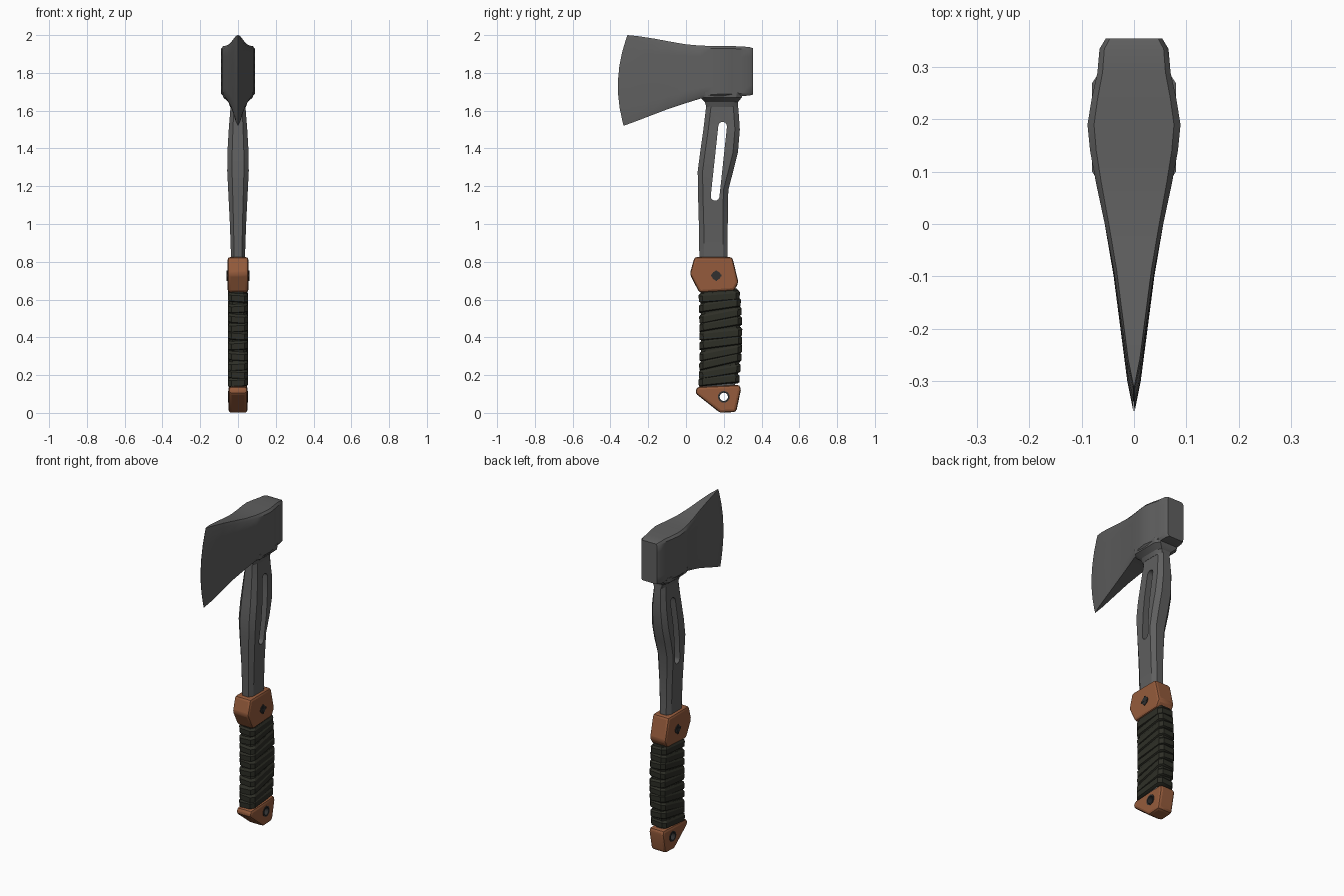
import bpy, bmesh, math

cube = bpy.data.objects.get("Cube")
if cube:
    bpy.data.objects.remove(cube)


def material(name, rgb):
    m = bpy.data.materials.new(name)
    m.use_nodes = True
    m.diffuse_color = (*rgb, 1)
    bsdf = m.node_tree.nodes["Principled BSDF"]
    bsdf.inputs["Base Color"].default_value = (*rgb, 1)
    bsdf.inputs["Roughness"].default_value = 0.6
    return m


STEEL = material("grey steel", (0.115, 0.115, 0.115))
COPPER = material("copper brown", (0.30, 0.105, 0.045))
CORD = material("dark olive cord", (0.027, 0.028, 0.02))
DARK = material("dark fastener metal", (0.03, 0.03, 0.03))


def loft(name, rings, mat, closed=False, angle=30):
    """Skin a list of equal-length point rings, capping the ends."""
    bm = bmesh.new()
    rows = [[bm.verts.new(p) for p in ring] for ring in rings]
    n = len(rows[0])
    pairs = list(zip(rows, rows[1:])) + ([(rows[-1], rows[0])] if closed else [])
    for a, b in pairs:
        for i in range(n):
            j = (i + 1) % n
            bm.faces.new((a[i], a[j], b[j], b[i]))
    if not closed:
        bm.faces.new(rows[0])
        bm.faces.new(rows[-1])
    bmesh.ops.recalc_face_normals(bm, faces=bm.faces)
    mesh = bpy.data.meshes.new(name)
    bm.to_mesh(mesh)
    bm.free()
    obj = bpy.data.objects.new(name, mesh)
    bpy.context.collection.objects.link(obj)
    mesh.materials.append(mat)
    shade(obj, angle)
    return obj


def select(obj):
    bpy.ops.object.select_all(action='DESELECT')
    obj.select_set(True)
    bpy.context.view_layer.objects.active = obj


def shade(obj, angle):
    select(obj)
    bpy.ops.object.shade_smooth_by_angle(angle=math.radians(angle))


def bevel(obj, width, segments=2):
    select(obj)
    mod = obj.modifiers.new("bevel", 'BEVEL')
    mod.width, mod.segments = width, segments
    mod.limit_method = 'ANGLE'
    bpy.ops.object.modifier_apply(modifier=mod.name)
    shade(obj, 35)


def cut(obj, cutter):
    select(obj)
    mod = obj.modifiers.new("cut", 'BOOLEAN')
    mod.operation, mod.solver, mod.object = 'DIFFERENCE', 'EXACT', cutter
    bpy.ops.object.modifier_apply(modifier=mod.name)
    bpy.data.objects.remove(cutter)
    shade(obj, 30)


def ring(z, y0, y1, h, cx, cy, tilt=0.0, lean=0.0):
    """Rectangle with cut corners, optionally sloping along y and x."""
    pts = [(h, y0 + cy), (h, y1 - cy), (h - cx, y1), (cx - h, y1),
           (-h, y1 - cy), (-h, y0 + cy), (cx - h, y0), (h - cx, y0)]
    mid = (y0 + y1) / 2
    return [(x, y, z + tilt * (y - mid) + lean * x) for x, y in pts]


def prism(name, profile, h, mat, x=0.0):
    """Extrude a (y, z) profile by h either side of x."""
    return loft(name, [[(x + s * h, y, z) for y, z in profile] for s in (-1, 1)], mat)


def circle(y, z, r, n=16):
    return [(y + r * math.cos(t * math.tau / n), z + r * math.sin(t * math.tau / n))
            for t in range(n)]


# Axe head: columns from cutting edge to poll (y, bottom, top, half width)
columns = [(-0.36, 1.52, 2.0, 0.001), (-0.30, 1.54, 1.995, 0.013),
           (-0.20, 1.575, 1.982, 0.026), (-0.10, 1.61, 1.966, 0.039),
           (0.0, 1.64, 1.951, 0.056), (0.08, 1.665, 1.944, 0.073),
           (0.14, 1.672, 1.943, 0.084), (0.19, 1.675, 1.943, 0.089),
           (0.24, 1.675, 1.942, 0.081), (0.29, 1.677, 1.94, 0.07),
           (0.335, 1.68, 1.937, 0.066), (0.355, 1.685, 1.93, 0.054)]
steps = [0, 0.05, 0.2, 0.35, 0.5, 0.65, 0.8, 0.95, 1]
head = []
for y, low, high, half in columns:
    fade = max(0, min(1, -y / 0.36))
    side = []
    for s in steps:
        u = 2 * s - 1
        bow = 0.04 * u * u + 0.01 * u
        w = half * (0.86 if s in (0, 1) else 1)
        side.append((w, y + fade * bow, low + (high - low) * s))
    head.append(side + [(-x, b, c) for x, b, c in reversed(side)])
loft("axe_head", head, STEEL, angle=35)

# Flared collar under the head
loft("head_collar", [ring(1.70, 0.07, 0.30, 0.08, 0.02, 0.03),
                     ring(1.67, 0.075, 0.295, 0.078, 0.02, 0.03),
                     ring(1.645, 0.10, 0.275, 0.05, 0.018, 0.03),
                     ring(1.62, 0.108, 0.272, 0.042, 0.016, 0.03)], STEEL)

# Steel shaft with a slot cut through it, running on as a tang in the grip
stations = [(1.66, 0.11, 0.272, 0.040), (1.60, 0.104, 0.278, 0.041),
            (1.50, 0.092, 0.285, 0.049), (1.38, 0.075, 0.275, 0.056),
            (1.28, 0.062, 0.25, 0.057), (1.18, 0.063, 0.224, 0.052),
            (1.0, 0.068, 0.221, 0.043), (0.80, 0.071, 0.221, 0.036),
            (0.60, 0.085, 0.25, 0.036), (0.10, 0.085, 0.26, 0.036)]
shaft = loft("shaft", [ring(z, a, b, h, 0.45 * h, 0.026) for z, a, b, h in stations], STEEL)
top, bottom, r = (0.194, 1.518), (0.154, 1.146), 0.023
slot = [(c[0] + r * math.cos(start + k * math.pi / 6), c[1] + r * math.sin(start + k * math.pi / 6))
        for c, start in ((top, -0.1), (bottom, math.pi - 0.1)) for k in range(7)]
cut(shaft, prism("slot_cutter", slot, 0.2, STEEL))

# Bolster between shaft and grip
bolster = prism("bolster", [(0.045, 0.825), (0.245, 0.825), (0.278, 0.69), (0.255, 0.647),
                            (0.07, 0.637), (0.02, 0.735)], 0.055, COPPER)
bevel(bolster, 0.014)

# Cross-head screws on both sides of the bolster
for sign, label in ((1, "left"), (-1, "right")):
    prism("screw_" + label, circle(0.16, 0.727, 0.024), 0.003, DARK, sign * 0.0555)
    for a, b in ((0.028, 0.005), (0.005, 0.028)):
        bar = [(0.16 - a, 0.727 - b), (0.16 + a, 0.727 - b),
               (0.16 + a, 0.727 + b), (0.16 - a, 0.727 + b)]
        prism("screw_cross_" + label, bar, 0.002, DARK, sign * 0.058)


# Cord-wrapped grip: a core with tilted bands around it
def grip_span(z):
    bulge = 1 - ((z - 0.4) / 0.27) ** 2
    return 0.065 + 0.006 * bulge, 0.278 + 0.02 * bulge


core = []
for k in range(6):
    z = 0.165 + k * 0.097
    a, b = grip_span(z)
    core.append(ring(z, a + 0.01, b - 0.01, 0.045, 0.016, 0.02, 0.1))
loft("grip_core", core, CORD)

tilts = [0.10, 0.17, 0.23, 0.20, 0.13, 0.10, 0.17, 0.20, 0.15, 0.08]
for k, tilt in enumerate(tilts):
    z = 0.172 + k * 0.0495
    a, b = grip_span(z)
    band = []
    for dz, inset in ((-0.024, 0.010), (-0.019, 0.001), (0.012, 0.0), (0.024, 0.010)):
        band.append(ring(z + dz, a + inset, b - inset, 0.053 - 0.7 * inset,
                         0.018, 0.02, tilt, 0.06 * (-1) ** k))
    loft("grip_wrap_%d" % (k + 1), band, CORD)

# Pommel with a lanyard hole and eyelet
pommel = prism("pommel", [(0.058, 0.138), (0.287, 0.148), (0.29, 0.12), (0.266, 0.005),
                          (0.18, 0.0), (0.048, 0.105)], 0.05, COPPER)
bevel(pommel, 0.015)
for body in (pommel, shaft):
    cut(body, prism("hole_cutter", circle(0.2, 0.085, 0.026), 0.2, DARK))
eyelet = [(-0.053, 0.031), (0.053, 0.031), (0.053, 0.022), (-0.053, 0.022)]
loft("lanyard_eyelet", [[(x, y, z) for y, z in circle(0.2, 0.085, r)] for x, r in eyelet],
     DARK, closed=True)
